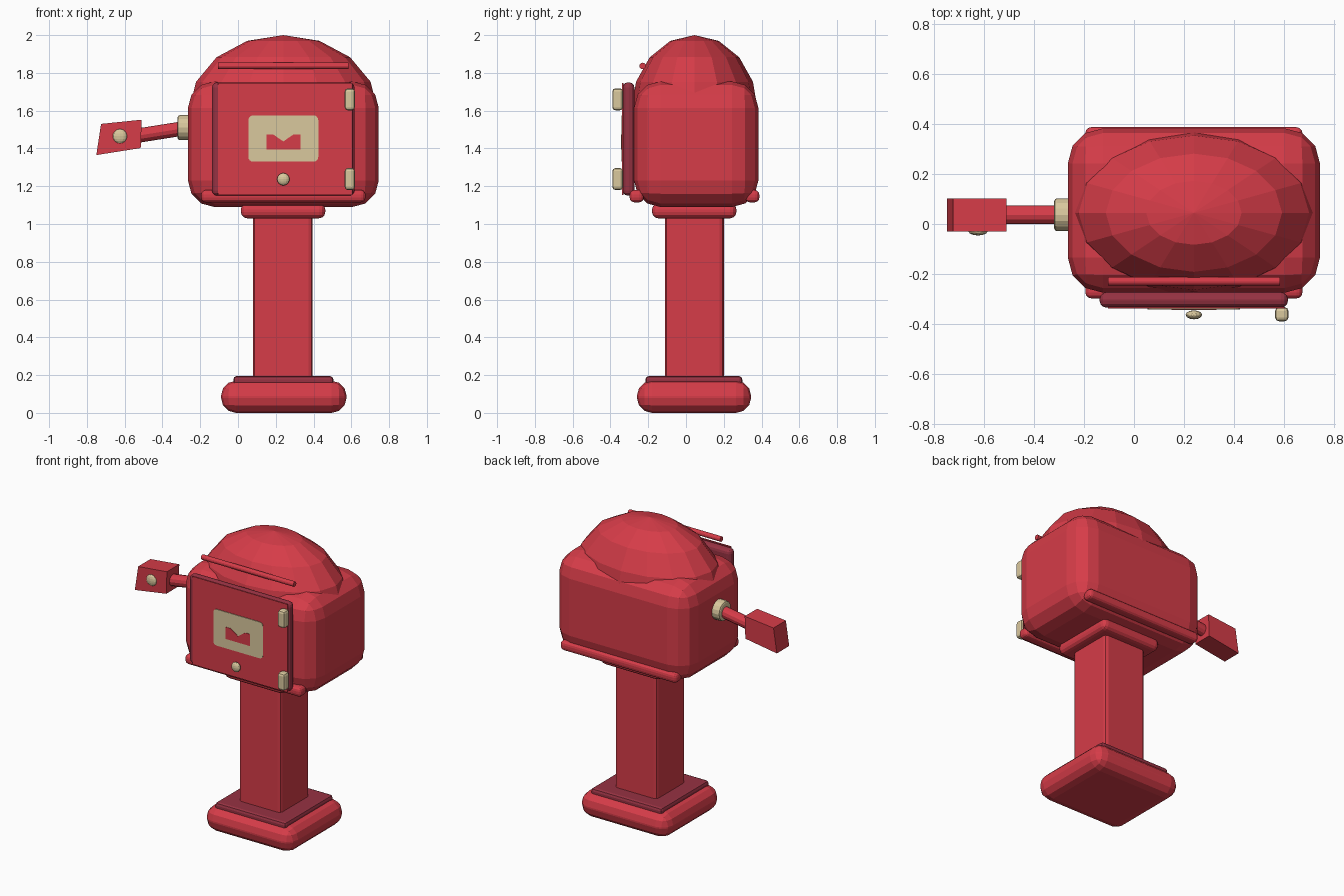
import bpy, bmesh, math
from mathutils import Vector

if "Cube" in bpy.data.objects:
    bpy.data.objects.remove(bpy.data.objects["Cube"])


def material(name, rgb):
    m = bpy.data.materials.new(name)
    m.diffuse_color = (*rgb, 1)
    m.use_nodes = True
    m.node_tree.nodes["Principled BSDF"].inputs["Base Color"].default_value = m.diffuse_color
    return m


RED = material("red", (0.67, 0.045, 0.065))
DARK = material("dark crimson", (0.31, 0.032, 0.055))
TAN = material("tan", (0.70, 0.58, 0.34))
CX, CY = 0.24, 0.045          # axis of the post


def finish(name, bm, mat):
    bmesh.ops.recalc_face_normals(bm, faces=bm.faces)
    me = bpy.data.meshes.new(name)
    bm.to_mesh(me)
    bm.free()
    me.materials.append(mat)
    ob = bpy.data.objects.new(name, me)
    bpy.context.collection.objects.link(ob)
    return ob


def box(name, x, y, z, mat, bevel=0, segments=3):
    """Box from (min, max) pairs with rounded edges."""
    bm = bmesh.new()
    bmesh.ops.create_cube(bm, size=1)
    for v in bm.verts:
        v.co = [(a + b) / 2 + c * (b - a) for c, (a, b) in zip(v.co, (x, y, z))]
    if bevel:
        bmesh.ops.bevel(bm, geom=bm.edges[:], offset=bevel, segments=segments,
                        profile=0.5, affect='EDGES', clamp_overlap=True)
    return finish(name, bm, mat)


def ellipsoid(name, center, radii, mat, u=16, v=8):
    bm = bmesh.new()
    bmesh.ops.create_uvsphere(bm, u_segments=u, v_segments=v, radius=1)
    for w in bm.verts:
        w.co = [c + r * p for c, r, p in zip(center, radii, w.co)]
    return finish(name, bm, mat)


def rod(name, a, b, radius, mat, sides=12, bevel=0):
    a, b = Vector(a), Vector(b)
    bm = bmesh.new()
    bmesh.ops.create_cone(bm, cap_ends=True, segments=sides, radius1=radius,
                          radius2=radius, depth=(b - a).length)
    if bevel:
        rims = [e for e in bm.edges if abs(e.verts[0].co.z - e.verts[1].co.z) < 1e-5]
        bmesh.ops.bevel(bm, geom=rims, offset=bevel, segments=2, profile=0.5, affect='EDGES')
    q = (b - a).to_track_quat('Z', 'Y')
    for v in bm.verts:
        v.co = q @ v.co + (a + b) / 2
    return finish(name, bm, mat)


def prism(name, outline, y0, y1, mat):
    """Extrude an (x, z) outline from y0 to y1."""
    bm = bmesh.new()
    face = bm.faces.new([bm.verts.new((x, y0, z)) for x, z in outline])
    ext = bmesh.ops.extrude_face_region(bm, geom=[face])["geom"]
    for v in ext:
        if isinstance(v, bmesh.types.BMVert):
            v.co.y = y1
    return finish(name, bm, mat)


def rounded_outline(x, z, r, n=4):
    pts = []
    for k, (cx, cz) in enumerate(((x[1] - r, z[1] - r), (x[0] + r, z[1] - r),
                                  (x[0] + r, z[0] + r), (x[1] - r, z[0] + r))):
        for i in range(n + 1):
            t = math.pi / 2 * (k + i / n)
            pts.append((cx + r * math.cos(t), cz + r * math.sin(t)))
    return pts


# Foot and post
box("base", (-0.09, 0.575), (-0.26, 0.345), (0, 0.17), RED, 0.08)
box("base_plate", (-0.025, 0.505), (-0.215, 0.298), (0.12, 0.195), DARK, 0.018, 2)
box("post", (0.08, 0.395), (-0.11, 0.2), (0.15, 1.06), RED, 0.022, 2)
box("collar", (0.015, 0.462), (-0.18, 0.267), (1.03, 1.11), RED, 0.034)

# Box body with faceted dome and bottom rails
box("body", (-0.265, 0.745), (-0.275, 0.383), (1.09, 1.755), RED, 0.14)
ellipsoid("dome", (CX, CY, 1.6), (0.5, 0.335, 0.4), RED)
for name, side in (("front_rail", -1), ("back_rail", 1)):
    y = CY + side * 0.306
    box(name, (-0.195, 0.675), (y - 0.037, y + 0.037), (1.115, 1.18), RED, 0.024)
rod("awning_rod", (-0.105, -0.23, 1.837), (0.585, -0.23, 1.837), 0.017, RED)

# Door with face panel, name plate, mark and knob
box("door", (-0.138, 0.617), (-0.335, -0.273), (1.15, 1.75), DARK, 0.028)
box("door_panel", (-0.105, 0.605), (-0.338, -0.332), (1.153, 1.747), RED)
prism("door_plate", rounded_outline((0.055, 0.425), (1.33, 1.575), 0.025),
      -0.342, -0.336, TAN)
prism("envelope_mark", [(0.15, 1.475), (0.185, 1.475), (0.24, 1.437), (0.295, 1.475),
                        (0.33, 1.475), (0.33, 1.395), (0.15, 1.395)], -0.345, -0.34, RED)
ellipsoid("door_knob", (CX, -0.364, 1.237), (0.033, 0.018, 0.033), TAN, 12, 8)
for name, z in (("lower_hinge", 1.238), ("upper_hinge", 1.66)):
    box(name, (0.565, 0.619), (-0.39, -0.333), (z - 0.058, z + 0.058), TAN, 0.016, 2)

# Side flag: pivot, arm, block and stud
rod("flag_pivot", (-0.32, 0.037, 1.51), (-0.25, 0.037, 1.51), 0.066, TAN, 16, 0.012)
rod("flag_arm", (-0.27, 0.037, 1.509), (-0.53, 0.037, 1.468), 0.038, RED)
prism("flag", [(-0.725, 1.53), (-0.51, 1.552), (-0.515, 1.402), (-0.75, 1.365)],
      -0.03, 0.102, RED)
ellipsoid("flag_stud", (-0.625, -0.03, 1.465), (0.038, 0.016, 0.038), TAN, 12, 8)
